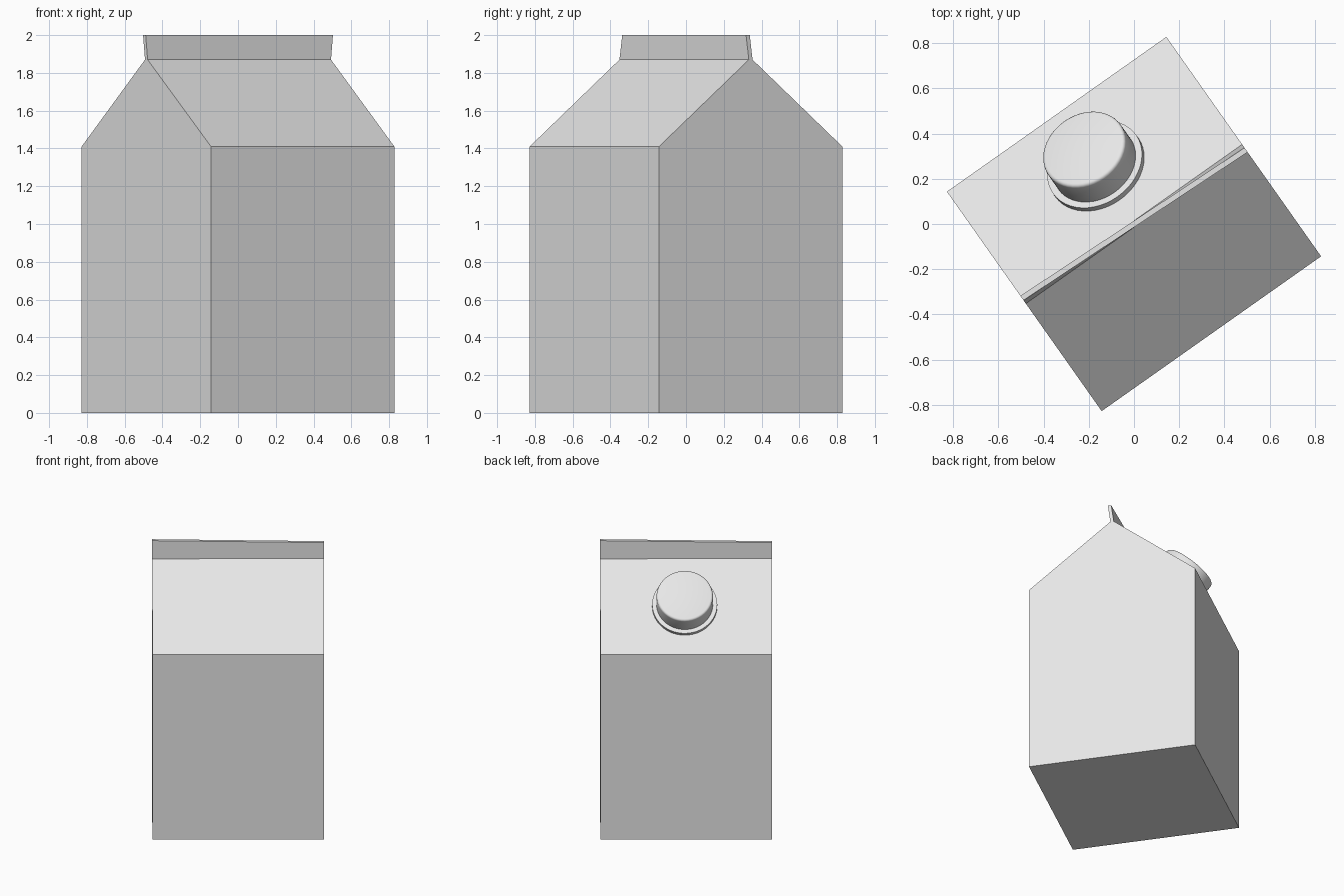
import bpy, bmesh, math
from mathutils import Matrix, Vector

cube = bpy.data.objects.get("Cube")
if cube:
    bpy.data.objects.remove(cube, do_unlink=True)

HALF = 0.594             # half width of the square carton
SHOULDER, RIDGE, TOP = 1.41, 1.87, 2.0
FIN, TWIST = 0.012, 0.018  # half thickness and lean of the top seal
TURN = Matrix.Rotation(math.radians(35.2), 4, 'Z')

white = bpy.data.materials.new("carton_white")
white.use_nodes = True
white.diffuse_color = (0.8, 0.8, 0.8, 1)
white.node_tree.nodes["Principled BSDF"].inputs["Base Color"].default_value = (0.8, 0.8, 0.8, 1)


def finish(name, bm, matrix, smooth=False):
    bmesh.ops.recalc_face_normals(bm, faces=bm.faces)
    mesh = bpy.data.meshes.new(name)
    bm.to_mesh(mesh)
    bm.free()
    mesh.materials.append(white)
    obj = bpy.data.objects.new(name, mesh)
    bpy.context.collection.objects.link(obj)
    obj.matrix_world = matrix
    if smooth:
        bpy.ops.object.select_all(action='DESELECT')
        obj.select_set(True)
        bpy.context.view_layer.objects.active = obj
        bpy.ops.object.shade_smooth_by_angle(angle=math.radians(35))
    return obj


def loft(name, start, end):
    """Join two matching end profiles, given as (y, z) points, along x."""
    bm = bmesh.new()
    a = [bm.verts.new((-HALF, y, z)) for y, z in start]
    b = [bm.verts.new((HALF, y, z)) for y, z in end]
    bm.faces.new(a)
    bm.faces.new(b)
    for i in range(len(a)):
        j = (i + 1) % len(a)
        bm.faces.new((a[i], a[j], b[j], b[i]))
    return finish(name, bm, TURN)


def disc(name, radius, bottom, top, bevel, matrix):
    """Round closed disc with a softened upper rim."""
    bm = bmesh.new()
    bmesh.ops.create_cone(bm, cap_ends=True, segments=48, radius1=radius,
                          radius2=radius, depth=top - bottom)
    bmesh.ops.translate(bm, verts=bm.verts, vec=(0, 0, (top + bottom) / 2))
    if bevel:
        rim = [e for e in bm.edges if all(v.co.z > top - 0.001 for v in e.verts)]
        bmesh.ops.bevel(bm, geom=rim, offset=bevel, segments=3, profile=0.5,
                        affect='EDGES')
    return finish(name, bm, matrix, smooth=True)


# Box body with a gabled roof
gable = [(-HALF, 0), (HALF, 0), (HALF, SHOULDER), (FIN, RIDGE),
         (-FIN, RIDGE), (-HALF, SHOULDER)]
loft("carton_body", gable, gable)


# Top seal, slightly twisted along its length
def seal_end(lean):
    return [(-FIN, RIDGE), (FIN, RIDGE), (lean + FIN, TOP), (lean - FIN, TOP)]


loft("top_seal", seal_end(TWIST), seal_end(-TWIST))

# Screw cap and its collar, standing square to the back roof panel
slope = math.atan2(RIDGE - SHOULDER, HALF - FIN)
cap_y = 0.3
cap_z = RIDGE - (cap_y - FIN) * math.tan(slope)
seat = TURN @ Matrix.Translation(Vector((0.01, cap_y, cap_z))) @ Matrix.Rotation(-slope, 4, 'X')
disc("cap_collar", 0.225, -0.01, 0.028, 0, seat)
disc("screw_cap", 0.195, 0.02, 0.165, 0.015, seat)
